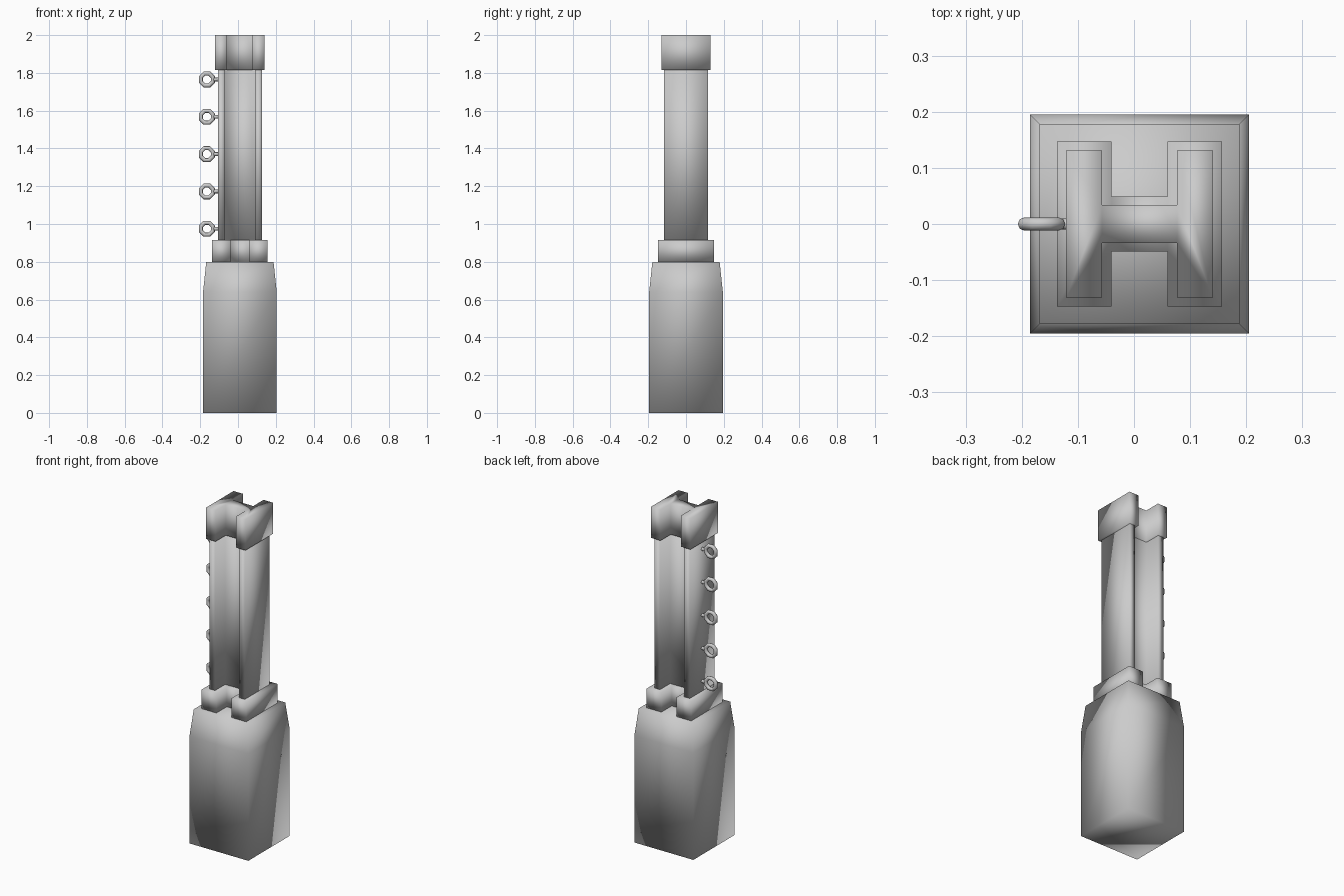
import bpy, bmesh, math
from mathutils import Matrix

if "Cube" in bpy.data.objects:
    bpy.data.objects.remove(bpy.data.objects["Cube"])

CX = 0.01  # column axis


def loft(name, sections, caps=True):
    """Join matching outlines [(points, z), ...] into a smooth-shaded solid."""
    bm = bmesh.new()
    rings = [[bm.verts.new((x + CX, y, z)) for x, y in pts] for pts, z in sections]
    n = len(rings[0])
    for a, b in zip(rings, rings[1:]):
        for i in range(n):
            j = (i + 1) % n
            bm.faces.new((a[i], a[j], b[j], b[i]))
    if caps:
        bm.faces.new(rings[0][::-1])
        bm.faces.new(rings[-1])
    return finish(name, bm)


def finish(name, bm):
    bmesh.ops.recalc_face_normals(bm, faces=bm.faces)
    for f in bm.faces:
        f.smooth = True
    me = bpy.data.meshes.new(name)
    bm.to_mesh(me)
    bm.free()
    ob = bpy.data.objects.new(name, me)
    bpy.context.collection.objects.link(ob)
    return ob


def square(h):
    return [(-h, -h), (h, -h), (h, h), (-h, h)]


def h_profile(half, inner, web):
    """H outline: flanges along y, web along x."""
    q = [(inner, -web), (inner, -half), (half, -half)]
    right = q + [(x, -y) for x, y in reversed(q)]
    return right + [(-x, -y) for x, y in right]


# Block base with tapered shoulder
loft("base_block", [(square(0.195), 0), (square(0.195), 0.64), (square(0.178), 0.8)])

# Collar, column and cap share the H section
for name, dims, z0, z1 in (
    ("collar", (0.147, 0.05, 0.049), 0.8, 0.915),
    ("h_beam_column", (0.117, 0.08, 0.021), 0.915, 1.815),
    ("cap", (0.131, 0.067, 0.034), 1.815, 2.0),
):
    p = h_profile(*dims)
    loft(name, [(p, z0), (p, z1)])

# Five eyelets up the left flange, each with a short stem
for k in range(5):
    z = 0.975 + 0.1975 * k
    bpy.ops.mesh.primitive_torus_add(
        major_segments=8, minor_segments=8, major_radius=0.034, minor_radius=0.0115,
        location=(-0.165, 0, z), rotation=(math.pi / 2, math.pi / 8, 0))
    ring = bpy.context.object
    ring.name = f"eyelet_{k + 1}"
    bpy.ops.object.shade_smooth()
    bm = bmesh.new()
    bmesh.ops.create_cone(
        bm, cap_ends=True, segments=8, radius1=0.01, radius2=0.01, depth=0.035,
        matrix=Matrix.Translation((-0.117, 0, z)) @ Matrix.Rotation(math.pi / 2, 4, 'Y'))
    finish(f"eyelet_stem_{k + 1}", bm)
